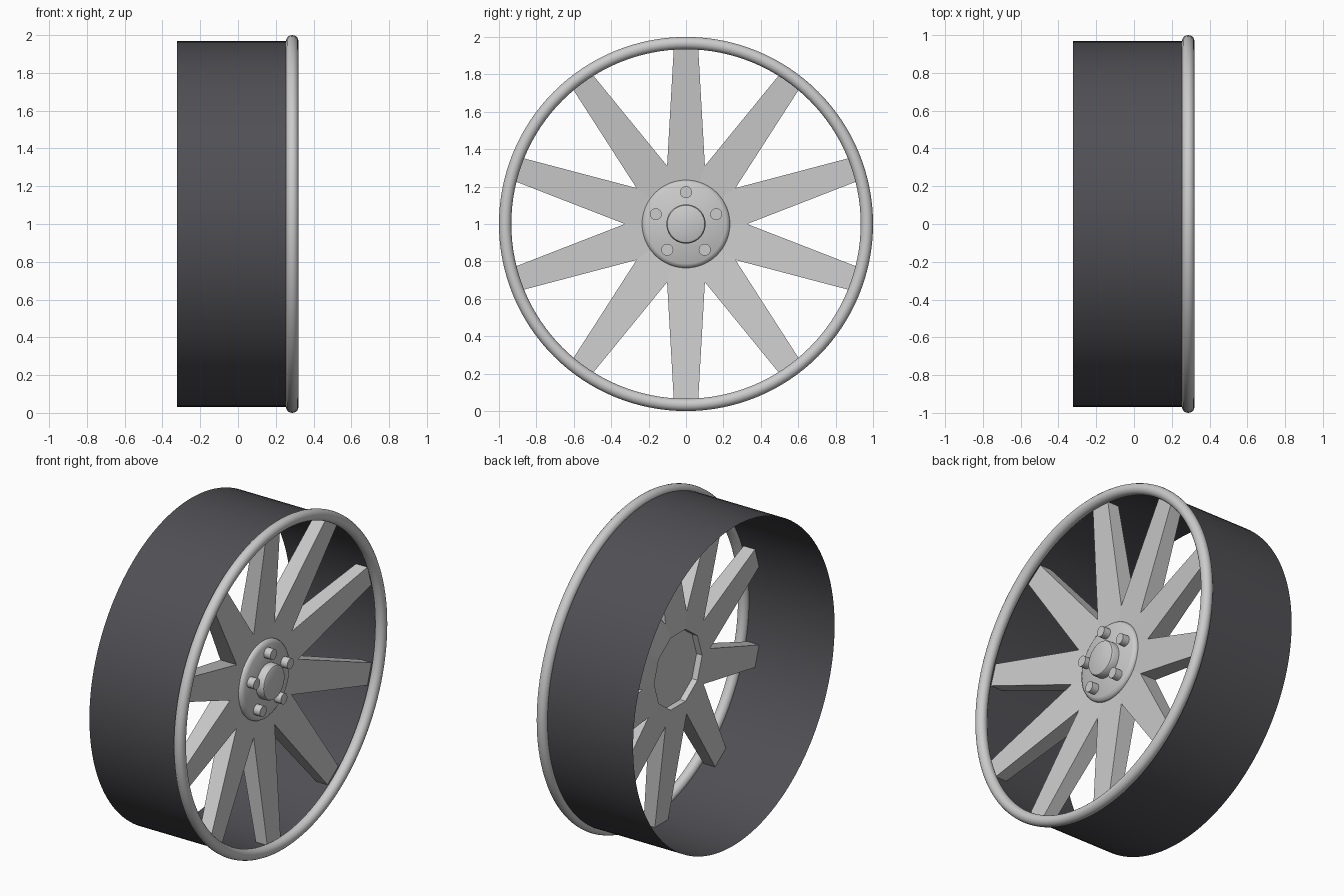
import bpy, bmesh
from math import sin, cos, pi, tau
from mathutils import Matrix

cube = bpy.data.objects.get("Cube")
if cube:
    bpy.data.objects.remove(cube)

CENTRE_Z = 1.0


def material(name, rgb):
    m = bpy.data.materials.new(name)
    m.use_nodes = True
    m.diffuse_color = (*rgb, 1)
    m.node_tree.nodes["Principled BSDF"].inputs["Base Color"].default_value = (*rgb, 1)
    return m


silver = material("silver", (0.6, 0.6, 0.6))
charcoal = material("charcoal", (0.08, 0.08, 0.09))


def finish(name, bm, mat, smooth=True):
    """Turn a bmesh into an object at the wheel centre."""
    bmesh.ops.remove_doubles(bm, verts=bm.verts, dist=0.0002)
    bmesh.ops.recalc_face_normals(bm, faces=bm.faces)
    mesh = bpy.data.meshes.new(name)
    bm.to_mesh(mesh)
    bm.free()
    mesh.materials.append(mat)
    ob = bpy.data.objects.new(name, mesh)
    ob.location.z = CENTRE_Z
    bpy.context.collection.objects.link(ob)
    if smooth:
        bpy.ops.object.select_all(action="DESELECT")
        ob.select_set(True)
        bpy.context.view_layer.objects.active = ob
        bpy.ops.object.shade_smooth_by_angle(angle=0.6)
    return ob


def lathe(name, profile, mat, steps=96, closed=False, y=0, z=0):
    """Spin (x, radius) points around the axle direction."""
    bm = bmesh.new()
    vs = [bm.verts.new((x, 0, r)) for x, r in profile]
    pairs = list(zip(vs, vs[1:])) + ([(vs[-1], vs[0])] if closed else [])
    edges = [bm.edges.new(p) for p in pairs]
    bmesh.ops.spin(bm, geom=vs + edges, cent=(0, 0, 0), axis=(1, 0, 0),
                   angle=tau, steps=steps, use_merge=True)
    bmesh.ops.translate(bm, verts=bm.verts, vec=(0, y, z))
    return finish(name, bm, mat)


# Thin open barrel and the rounded lip on its outer edge
lathe("barrel", [(-0.322, 0.968), (0.287, 0.968)], charcoal, 128)
lip = [(0.287 + 0.033 * cos(a), 0.967 + 0.033 * sin(a))
       for a in (i * tau / 20 for i in range(20))]
lathe("outer_lip", lip, silver, 128, closed=True)


# Ten tapered spokes, leaning outward toward the rim, joined around the hub
def spoke_front(u):
    return 0.145 + 0.1 * u


def spoke_back(u):
    return 0.02 + 0.15 * u


INNER, CROTCH, TIP, TIP_HALF = 0.23, 0.327, 0.965, 0.064
half = pi / 10
bm = bmesh.new()
outline = [(INNER * sin(half), INNER * cos(half)),
           (CROTCH * sin(half), CROTCH * cos(half)), (TIP_HALF, TIP)]
outline += [(-w, u) for w, u in reversed(outline)]
for i in range(10):
    turn = Matrix.Rotation(i * tau / 10, 4, "X")
    front = [bm.verts.new(turn @ Matrix.Translation((spoke_front(u), w, u)).translation)
             for w, u in outline]
    back = [bm.verts.new(turn @ Matrix.Translation((spoke_back(u), w, u)).translation)
            for w, u in outline]
    bm.faces.new(front)
    bm.faces.new(back[::-1])
    for k in (1, 2, 3, 5):          # sides, tip and inner wall
        n = (k + 1) % 6
        bm.faces.new((front[k], back[k], back[n], front[n]))
finish("spokes", bm, silver, smooth=False)

# Ten-sided plate closing the recess behind the hub
bm = bmesh.new()
bm.faces.new([bm.verts.new((0.09, INNER * sin(a), INNER * cos(a)))
              for a in (half + i * tau / 10 for i in range(10))])
finish("hub_back_plate", bm, silver, smooth=False)

# Hub disc with bevelled edge, raised centre cap
lathe("hub_disc", [(0.1, 0), (0.1, 0.2), (0.16, 0.235), (0.175, 0.235), (0.185, 0.23),
                   (0.196, 0.213), (0.196, 0)], silver, 64)
lathe("centre_cap", [(0.19, 0.105), (0.233, 0.105), (0.243, 0.1),
                     (0.248, 0.09), (0.248, 0)], silver, 48)

# Five wheel bolts
for i in range(5):
    a = i * tau / 5
    lathe(f"bolt_{i + 1}", [(0.19, 0.032), (0.24, 0.032), (0.24, 0)], silver, 16,
          y=0.17 * sin(a), z=0.17 * cos(a))
